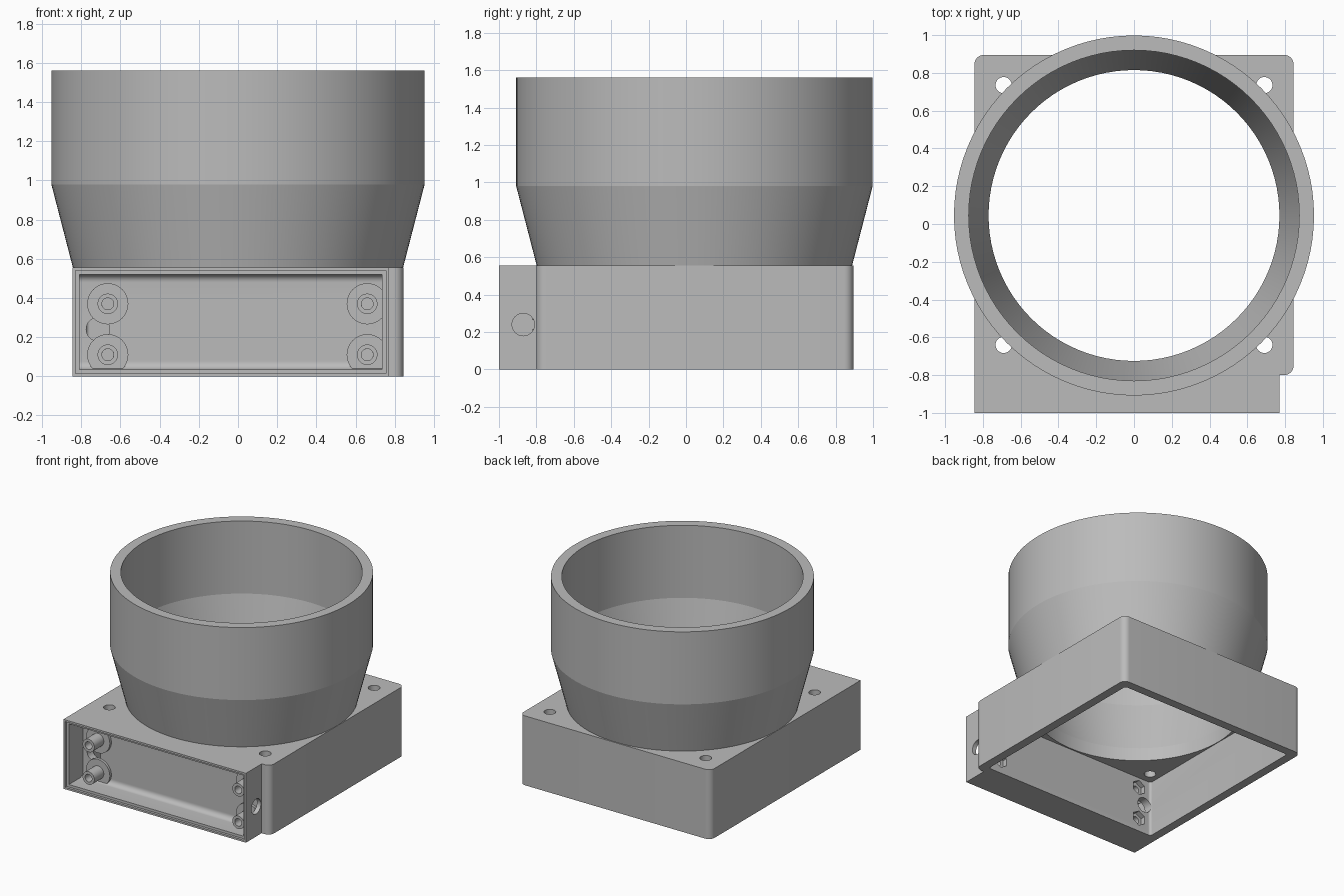
import bpy
import bmesh
from math import pi, sin, cos
from mathutils import Vector, Matrix

if "Cube" in bpy.data.objects:
    bpy.data.objects.remove(bpy.data.objects["Cube"], do_unlink=True)

grey = bpy.data.materials.new("plain_grey")
grey.use_nodes = True
grey.diffuse_color = (0.5, 0.5, 0.5, 1)
grey.node_tree.nodes["Principled BSDF"].inputs["Base Color"].default_value = (0.5, 0.5, 0.5, 1)

FUNNEL_Y = 0.045
AXES = {
    "z": Matrix.Identity(3),
    "x": Matrix(((0, 0, 1), (1, 0, 0), (0, 1, 0))),    # outline given as y, z
    "y": Matrix(((0, 1, 0), (0, 0, 1), (1, 0, 0))),    # outline given as z, x
}


def finish(name, bm):
    bmesh.ops.recalc_face_normals(bm, faces=bm.faces)
    mesh = bpy.data.meshes.new(name)
    bm.to_mesh(mesh)
    bm.free()
    mesh.materials.append(grey)
    obj = bpy.data.objects.new(name, mesh)
    bpy.context.collection.objects.link(obj)
    return obj


def rounded(corners, steps=8):
    """Outline from (a, b, radius) corners, each rounded by its radius."""
    out = []
    for i, (a, b, r) in enumerate(corners):
        p = Vector((a, b))
        if not r:
            out.append(p)
            continue
        u = (Vector(corners[i - 1][:2]) - p).normalized()
        v = (Vector(corners[(i + 1) % len(corners)][:2]) - p).normalized()
        for k in range(steps + 1):
            t = k / steps * pi / 2
            out.append(p + r * (u * (1 - sin(t)) + v * (1 - cos(t))))
    return out


def rect(a0, a1, b0, b1, r=0):
    return rounded([(a0, b0, r), (a1, b0, r), (a1, b1, r), (a0, b1, r)])


def circle(a, b, r, n=48):
    return [Vector((a + r * cos(2 * pi * i / n), b + r * sin(2 * pi * i / n))) for i in range(n)]


def prism(name, outline, axis, lo, hi):
    bm = bmesh.new()
    turn = AXES[axis]
    rings = [[bm.verts.new(turn @ Vector((p.x, p.y, h))) for p in outline] for h in (lo, hi)]
    bm.faces.new(rings[0])
    bm.faces.new(rings[1])
    n = len(outline)
    for i in range(n):
        j = (i + 1) % n
        bm.faces.new((rings[0][i], rings[0][j], rings[1][j], rings[1][i]))
    return finish(name, bm)


def lathe(name, profile, segments):
    """Closed (radius, height) profile turned round z."""
    bm = bmesh.new()
    rings = [[bm.verts.new((p.x, p.y, z)) for p in circle(0, 0, r, segments)] for r, z in profile]
    for a, b in zip(rings, rings[1:] + rings[:1]):
        for i in range(segments):
            j = (i + 1) % segments
            bm.faces.new((a[i], a[j], b[j], b[i]))
    return finish(name, bm)


def cut(obj, outline, axis, lo, hi):
    cutter = prism("cutter", outline, axis, lo, hi)
    cutter.hide_render = True
    mod = obj.modifiers.new("cut", "BOOLEAN")
    mod.operation = "DIFFERENCE"
    mod.solver = "EXACT"
    mod.object = cutter
    bpy.context.view_layer.objects.active = obj
    bpy.ops.object.modifier_apply(modifier=mod.name)
    bpy.data.objects.remove(cutter, do_unlink=True)


# Housing: square base with a narrower connector box on the front
housing = prism("housing", rounded([
    (-0.845, -1, 0), (0.77, -1, 0), (0.77, -0.8, 0),
    (0.845, -0.8, 0.05), (0.845, 0.895, 0.05), (-0.845, 0.895, 0.05)]), "z", 0, 0.555)

# Open underside and round throat
cut(housing, rect(-0.775, 0.775, -0.735, 0.825, 0.02), "z", -0.1, 0.45)
cut(housing, circle(0, FUNNEL_Y, 0.77, 96), "z", 0.4, 0.6)

# Front recess with filleted back edges, and a stepped lip for its cover
cut(housing, rounded([(-1.1, 0.035, 0), (-0.8, 0.035, 0.04),
                      (-0.8, 0.52, 0.04), (-1.1, 0.52, 0)]), "x", -0.81, 0.735)
cut(housing, rect(0.015, 0.54, -0.83, 0.755), "y", -1.1, -0.98)

# Mounting holes in the top plate
for x in (-0.69, 0.69):
    for y in (-0.64, 0.735):
        cut(housing, circle(x, y, 0.043, 32), "z", 0.4, 0.6)

# Cable holes: through the side of the recess and into the base
cut(housing, circle(-0.87, 0.24, 0.06, 32), "x", 0.7, 0.8)
cut(housing, circle(0.24, -0.715, 0.06, 32), "y", -0.85, -0.7)

# Screw bosses with bores and hexagonal nut pockets behind
screws = []
for side, x in (("right", -0.665), ("left", 0.66)):
    for level, z in (("lower", 0.11), ("upper", 0.37)):
        cut(housing, circle(z, x, 0.03, 24), "y", -0.85, -0.7)
        cut(housing, circle(z, x, 0.06, 6), "y", -0.775, -0.7)
        boss = lathe(f"{side}_{level}_screw_boss",
                     [(0.03, -0.005), (0.105, -0.005), (0.105, 0.02),
                      (0.052, 0.02), (0.052, 0.14), (0.03, 0.14)], 32)
        boss.data.transform(Matrix.Translation((x, -0.8, z)) @ Matrix.Rotation(pi / 2, 4, "X"))
        screws.append(boss)

# Funnel: flared collar rising into a straight tube
funnel = lathe("funnel", [(0.77, 0.555), (0.875, 0.98), (0.875, 1.56),
                          (0.953, 1.56), (0.953, 0.98), (0.843, 0.555)], 96)
funnel.data.transform(Matrix.Translation((0, FUNNEL_Y, 0)))

# Smooth the round surfaces, keep the edges crisp
bpy.ops.object.select_all(action="DESELECT")
for obj in [housing, funnel] + screws:
    obj.select_set(True)
bpy.context.view_layer.objects.active = housing
bpy.ops.object.shade_smooth_by_angle(angle=pi / 15)
